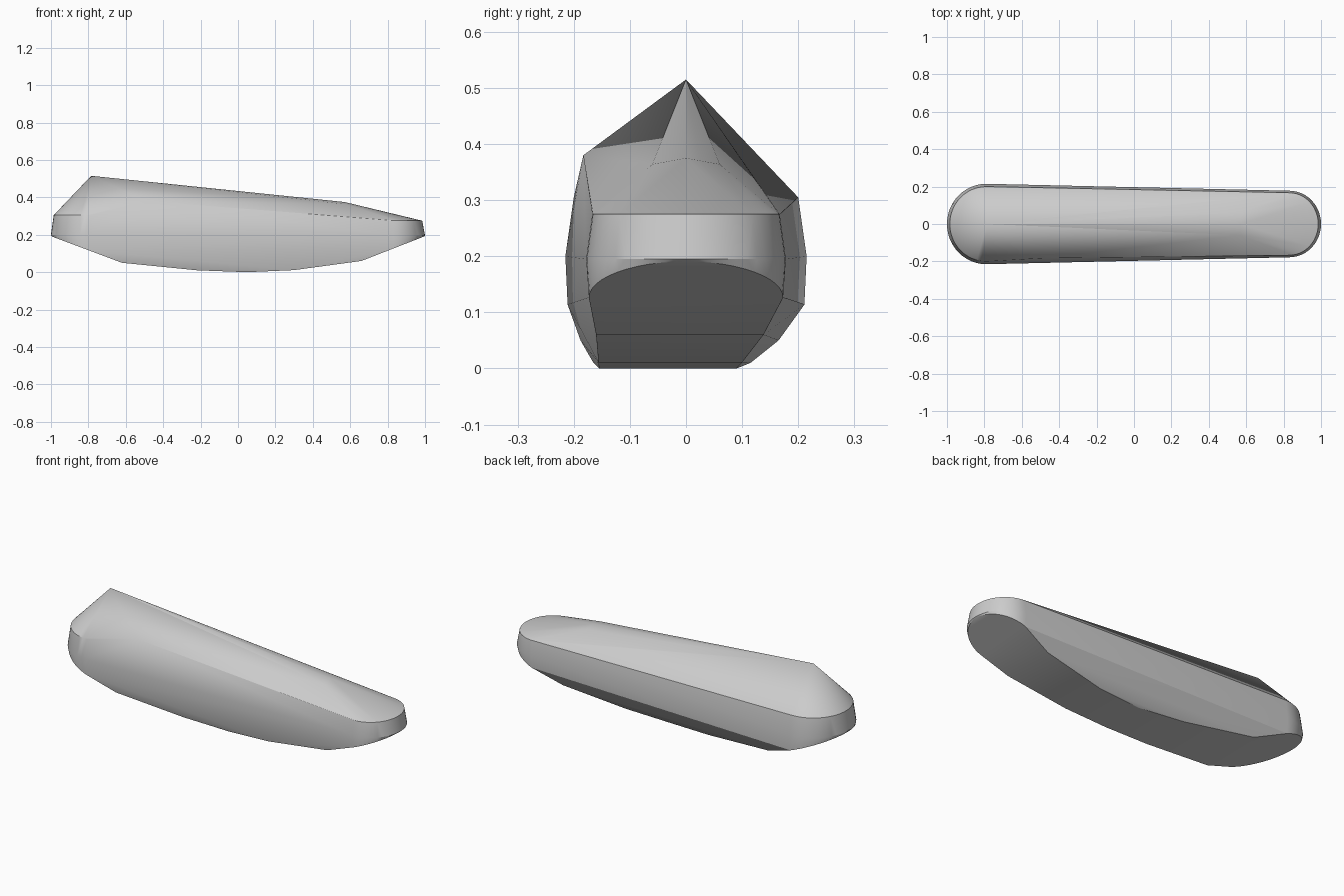
import bpy, bmesh, math

cube = bpy.data.objects.get("Cube")
if cube:
    bpy.data.objects.remove(cube)

# One plain grey for the whole body
grey = bpy.data.materials.new("plain_grey")
grey.use_nodes = True
colour = (0.6, 0.6, 0.6, 1)
grey.diffuse_color = colour
grey.node_tree.nodes["Principled BSDF"].inputs["Base Color"].default_value = colour


def end_arc(centre, rx, ry, side, height, steps=24):
    """Half-round outline closing one end; height is a function of x."""
    points = []
    for i in range(steps + 1):
        a = math.pi * (i / steps - 0.5)
        x = centre + side * rx * math.cos(a)
        points.append((x, ry * math.sin(a), height(x)))
    return points


def belly(x):
    """Height of the sloping underside near either end."""
    if x < 0:
        return 0.05 + (-0.62 - x) * 0.375
    return 0.06 + (x - 0.66) * 0.39


points = []

# Blunt end: belly edge, widest band, upper rim
points += end_arc(-0.79, 0.205, 0.211, -1, belly)
points += end_arc(-0.79, 0.21, 0.215, -1, lambda x: 0.2)
points += end_arc(-0.79, 0.195, 0.2, -1, lambda x: 0.305)

# Slim end: belly edge, widest band, upper rim
points += end_arc(0.83, 0.165, 0.173, 1, belly)
points += end_arc(0.83, 0.17, 0.178, 1, lambda x: 0.195)
points += end_arc(0.83, 0.155, 0.167, 1, lambda x: 0.275)

# Underside stations: x, z, front edge, back edge
for x, z, front, back in [(-0.62, 0.05, -0.188, 0.165),
                          (-0.22, 0.01, -0.165, 0.115),
                          (0.05, 0.0, -0.155, 0.09),
                          (0.3, 0.011, -0.156, 0.1),
                          (0.66, 0.06, -0.16, 0.138)]:
    points += [(x, front, z), (x, back, z)]

# Peak, raised front shoulder and the far end of the ridge
points += [(-0.785, 0, 0.515), (-0.49, -0.183, 0.38)]
points += [(0.57, 0, 0.375), (0.57, -0.06, 0.364), (0.57, 0.06, 0.364)]

# Wrap the outlines in a faceted skin
bm = bmesh.new()
for p in points:
    bm.verts.new(p)
hull = bmesh.ops.convex_hull(bm, input=bm.verts[:])
bmesh.ops.delete(bm, geom=[v for v in bm.verts if not v.link_faces], context="VERTS")
bmesh.ops.dissolve_limit(bm, angle_limit=math.radians(0.5),
                         verts=bm.verts[:], edges=bm.edges[:])
bmesh.ops.recalc_face_normals(bm, faces=bm.faces[:])
mesh = bpy.data.meshes.new("faceted_body")
bm.to_mesh(mesh)
bm.free()
mesh.materials.append(grey)
body = bpy.data.objects.new("faceted_body", mesh)
bpy.context.collection.objects.link(body)

# Soft ends, crisp facet edges
bpy.ops.object.select_all(action="DESELECT")
body.select_set(True)
bpy.context.view_layer.objects.active = body
bpy.ops.object.shade_smooth_by_angle(angle=math.radians(20))
